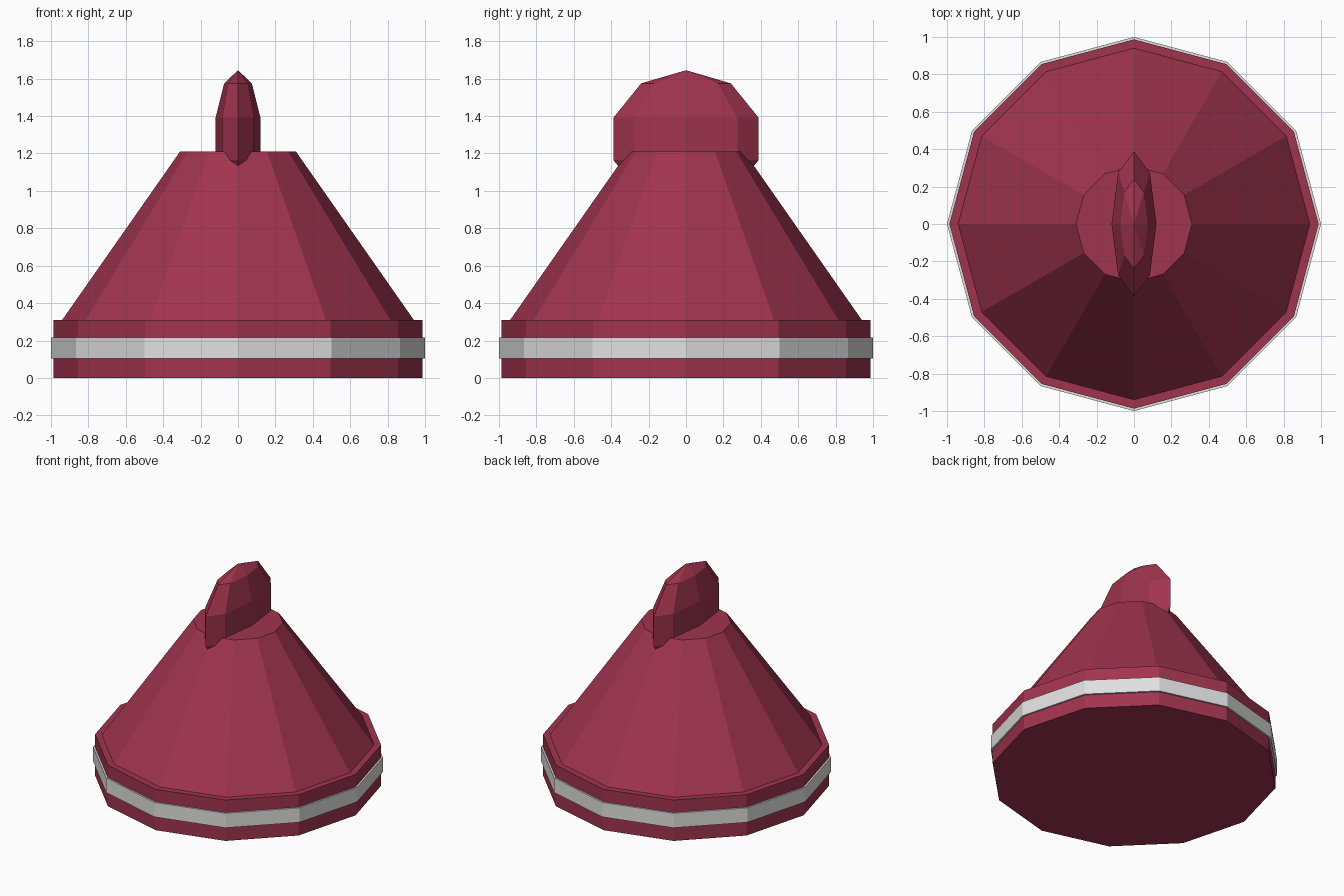
import bpy, math

if "Cube" in bpy.data.objects:
    bpy.data.objects.remove(bpy.data.objects["Cube"])


def material(name, rgb):
    m = bpy.data.materials.new(name)
    m.diffuse_color = (*rgb, 1)
    m.use_nodes = True
    m.node_tree.nodes["Principled BSDF"].inputs["Base Color"].default_value = m.diffuse_color
    return m


maroon = material("maroon", (0.352, 0.034, 0.078))
silver = material("light grey", (0.745, 0.745, 0.74))


def frustum(name, r_low, r_high, z_low, z_high, mat):
    """Twelve-sided capped frustum with corners on the x and y axes."""
    bpy.ops.mesh.primitive_cone_add(vertices=12, radius1=r_low, radius2=r_high,
                                    depth=z_high - z_low,
                                    location=(0, 0, (z_low + z_high) / 2))
    ob = bpy.context.object
    ob.name = name
    ob.data.materials.append(mat)
    return ob


# Drum-shaped base with a thin band around it
frustum("base", 0.987, 0.987, 0.0, 0.31, maroon)
frustum("band", 1.0, 1.0, 0.105, 0.215, silver)

# Tall sloping body
frustum("cone_body", 0.94, 0.31, 0.31, 1.21, maroon)

# Flattened low-poly knob sunk into the top of the body
bpy.ops.mesh.primitive_uv_sphere_add(segments=8, ring_count=5, radius=1,
                                     location=(0, 0, 1.278))
knob = bpy.context.object
knob.name = "grip_knob"
knob.scale = (0.126, 0.408, 0.367)
bpy.ops.object.transform_apply(location=False, rotation=False, scale=True)
knob.data.materials.append(maroon)
